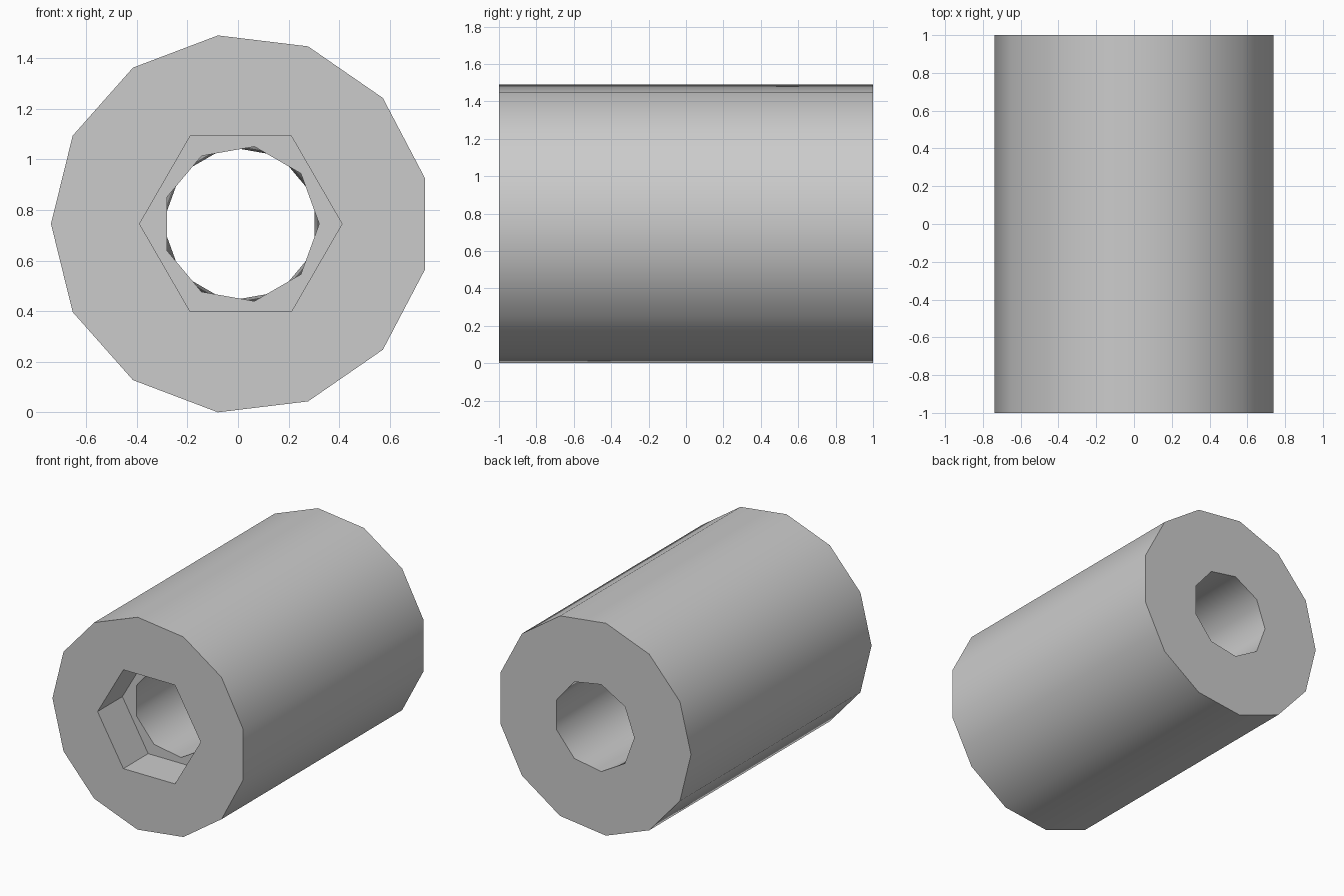
import bpy
import bmesh
import math

cube = bpy.data.objects.get("Cube")
if cube:
    bpy.data.objects.remove(cube, do_unlink=True)

CENTRE_X, CENTRE_Z = 0.011, 0.745
FRONT, BACK, FLOOR = -1.0, 1.0, -0.725

bm = bmesh.new()


def ring(sides, radius, y, start=0.0):
    """Closed loop of vertices around the sleeve's axis."""
    verts = []
    for i in range(sides):
        a = start + math.tau * i / sides
        verts.append(bm.verts.new((CENTRE_X + radius * math.cos(a), y,
                                   CENTRE_Z + radius * math.sin(a))))
    return verts


def loop_edges(verts):
    edges = []
    for i, v in enumerate(verts):
        w = verts[(i + 1) % len(verts)]
        edges.append(bm.edges.get((v, w)) or bm.edges.new((v, w)))
    return edges


def wall(a, b, twisted=False):
    """Join two rings with quads, or with alternating triangles if twisted."""
    n = len(a)
    for i in range(n):
        j = (i + 1) % n
        if twisted:
            bm.faces.new((a[i], a[j], b[i]))
            bm.faces.new((a[j], b[j], b[i]))
        else:
            bm.faces.new((a[i], a[j], b[j], b[i]))


def flat_annulus(outer, inner):
    bmesh.ops.triangle_fill(bm, use_beauty=True, use_dissolve=False,
                            edges=loop_edges(outer) + loop_edges(inner))


# Rings: outer shell, hexagonal socket and round bore
outer_front = ring(13, 0.75, FRONT, math.pi)
outer_back = ring(13, 0.75, BACK, math.pi)
hex_front = ring(6, 0.4, FRONT)
hex_floor = ring(6, 0.4, FLOOR)
bore_front = ring(9, 0.31, FLOOR)
bore_back = ring(9, 0.31, BACK, math.pi / 9)

# Walls
wall(outer_front, outer_back)
wall(hex_front, hex_floor)
wall(bore_front, bore_back, twisted=True)

# End caps and socket floor
flat_annulus(outer_front, hex_front)
flat_annulus(hex_floor, bore_front)
flat_annulus(outer_back, bore_back)

bmesh.ops.recalc_face_normals(bm, faces=bm.faces[:])
mesh = bpy.data.meshes.new("socket_sleeve")
bm.to_mesh(mesh)
bm.free()

sleeve = bpy.data.objects.new("socket_sleeve", mesh)
bpy.context.collection.objects.link(sleeve)

# Single plain grey
grey = bpy.data.materials.new("light_grey")
grey.use_nodes = True
colour = (0.6, 0.6, 0.6, 1.0)
grey.diffuse_color = colour
grey.node_tree.nodes["Principled BSDF"].inputs["Base Color"].default_value = colour
mesh.materials.append(grey)

# Smooth round walls, crisp rims
bpy.ops.object.select_all(action="DESELECT")
sleeve.select_set(True)
bpy.context.view_layer.objects.active = sleeve
bpy.ops.object.shade_smooth_by_angle(angle=math.radians(35))
